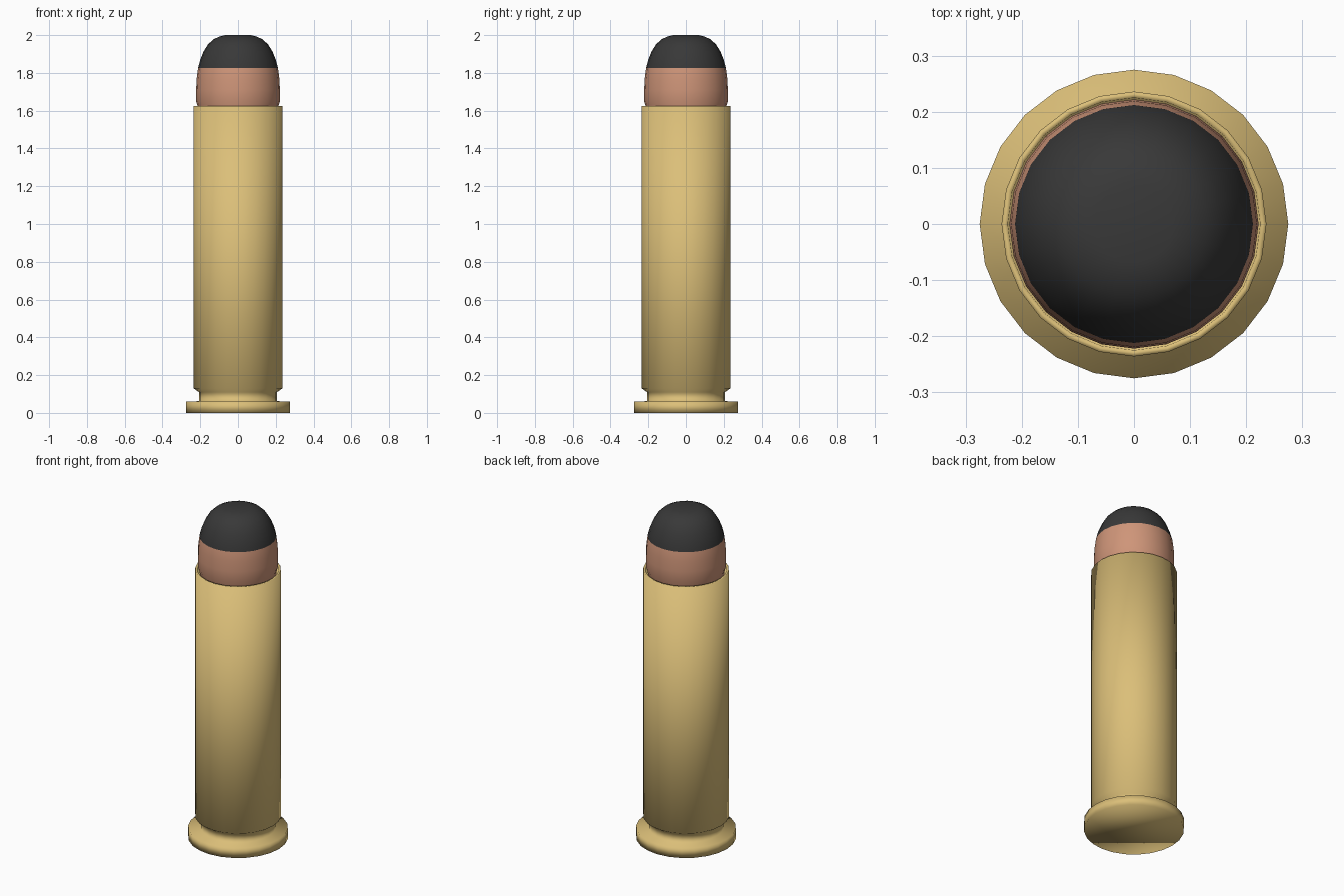
import bpy, bmesh
from math import cos, sin, tau

SIDES = 24

if "Cube" in bpy.data.objects:
    bpy.data.objects.remove(bpy.data.objects["Cube"], do_unlink=True)


def material(name, color):
    m = bpy.data.materials.new(name)
    m.use_nodes = True
    m.diffuse_color = (*color, 1)
    bsdf = m.node_tree.nodes["Principled BSDF"]
    bsdf.inputs["Base Color"].default_value = (*color, 1)
    bsdf.inputs["Roughness"].default_value = 0.6
    return m


def lathe(name, profile, mats, pick=lambda z: 0):
    """Revolve (radius, height) points about z, closing both ends."""
    bm = bmesh.new()
    rings = [[bm.verts.new((r * cos(tau * i / SIDES), r * sin(tau * i / SIDES), z))
              for i in range(SIDES)] for r, z in profile]
    for low, high in zip(rings, rings[1:]):
        for i in range(SIDES):
            j = (i + 1) % SIDES
            bm.faces.new((low[i], low[j], high[j], high[i]))
    bm.faces.new(rings[0][::-1])
    bm.faces.new(rings[-1])
    for f in bm.faces:
        f.smooth = True
        f.material_index = pick(f.calc_center_median().z)
    bmesh.ops.recalc_face_normals(bm, faces=bm.faces)
    mesh = bpy.data.meshes.new(name)
    bm.to_mesh(mesh)
    bm.free()
    for m in mats:
        mesh.materials.append(m)
    ob = bpy.data.objects.new(name, mesh)
    bpy.context.collection.objects.link(ob)
    return ob


brass = material("brass", (0.71, 0.52, 0.19))
copper = material("copper", (0.62, 0.30, 0.19))
charcoal = material("charcoal", (0.04, 0.04, 0.04))

# Case: rim, extraction groove, straight wall and open mouth
lathe("case", [(0.275, 0), (0.275, 0.06), (0.207, 0.062), (0.207, 0.11),
               (0.236, 0.13), (0.236, 1.625), (0.225, 1.625), (0.218, 1.57)],
      [brass])

# Bullet: copper jacket below, dark rounded nose above
JACKET_TOP = 1.825
lathe("bullet", [(0.21, 1.58), (0.214, 1.625), (0.222, 1.65), (0.222, 1.71),
                 (0.219, 1.77), (0.212, JACKET_TOP), (0.2, 1.87), (0.183, 1.912),
                 (0.16, 1.95), (0.131, 1.977), (0.1, 1.992), (0.07, 2.0)],
      [copper, charcoal], lambda z: int(z > JACKET_TOP))
